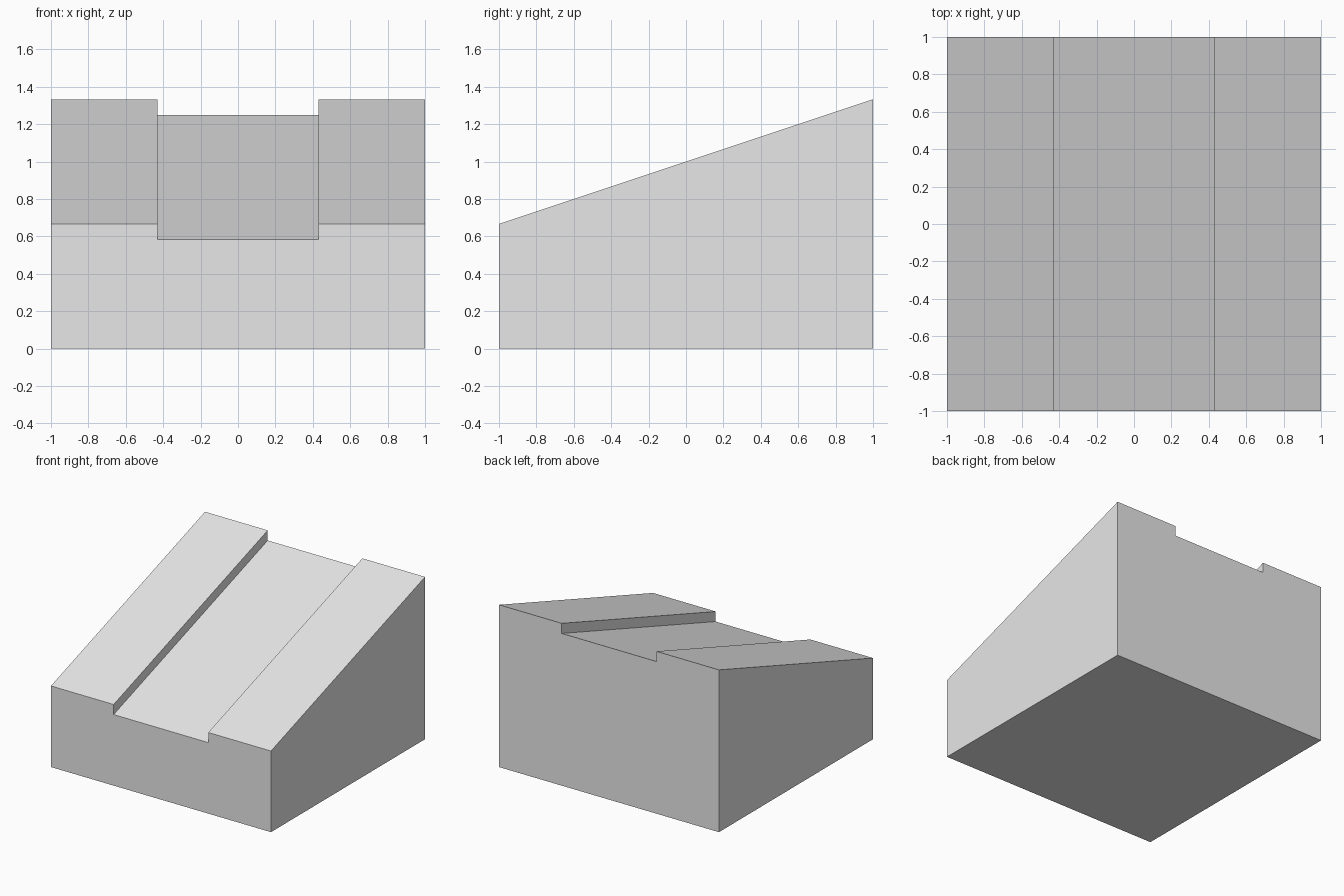
import bpy
import bmesh

cube = bpy.data.objects.get("Cube")
if cube:
    bpy.data.objects.remove(cube, do_unlink=True)

# Dimensions
HALF = 1.0
LOW, HIGH = 2 / 3, 4 / 3
GROOVE_HALF, GROOVE_DEPTH = 0.43, 0.083

# Plain grey material
grey = bpy.data.materials.new("light_grey")
grey.use_nodes = True
colour = (0.8, 0.8, 0.8, 1)
grey.diffuse_color = colour
grey.node_tree.nodes["Principled BSDF"].inputs["Base Color"].default_value = colour

# Front outline with a shallow channel along the middle of the top
floor = LOW - GROOVE_DEPTH
right_half = [(HALF, 0), (HALF, LOW), (GROOVE_HALF, LOW), (GROOVE_HALF, floor)]
outline = right_half + [(-x, z) for x, z in reversed(right_half)]

bm = bmesh.new()
front = bm.faces.new([bm.verts.new((x, -HALF, z)) for x, z in outline])
extruded = bmesh.ops.extrude_face_region(bm, geom=[front], use_keep_orig=True)

# Push the copy to the back and raise its top edges to form the slope
for v in extruded["geom"]:
    if isinstance(v, bmesh.types.BMVert):
        v.co.y = HALF
        if v.co.z > 0:
            v.co.z += HIGH - LOW
bmesh.ops.recalc_face_normals(bm, faces=bm.faces)

mesh = bpy.data.meshes.new("grooved_wedge")
bm.to_mesh(mesh)
bm.free()
mesh.materials.append(grey)
wedge = bpy.data.objects.new("grooved_wedge", mesh)
bpy.context.collection.objects.link(wedge)
